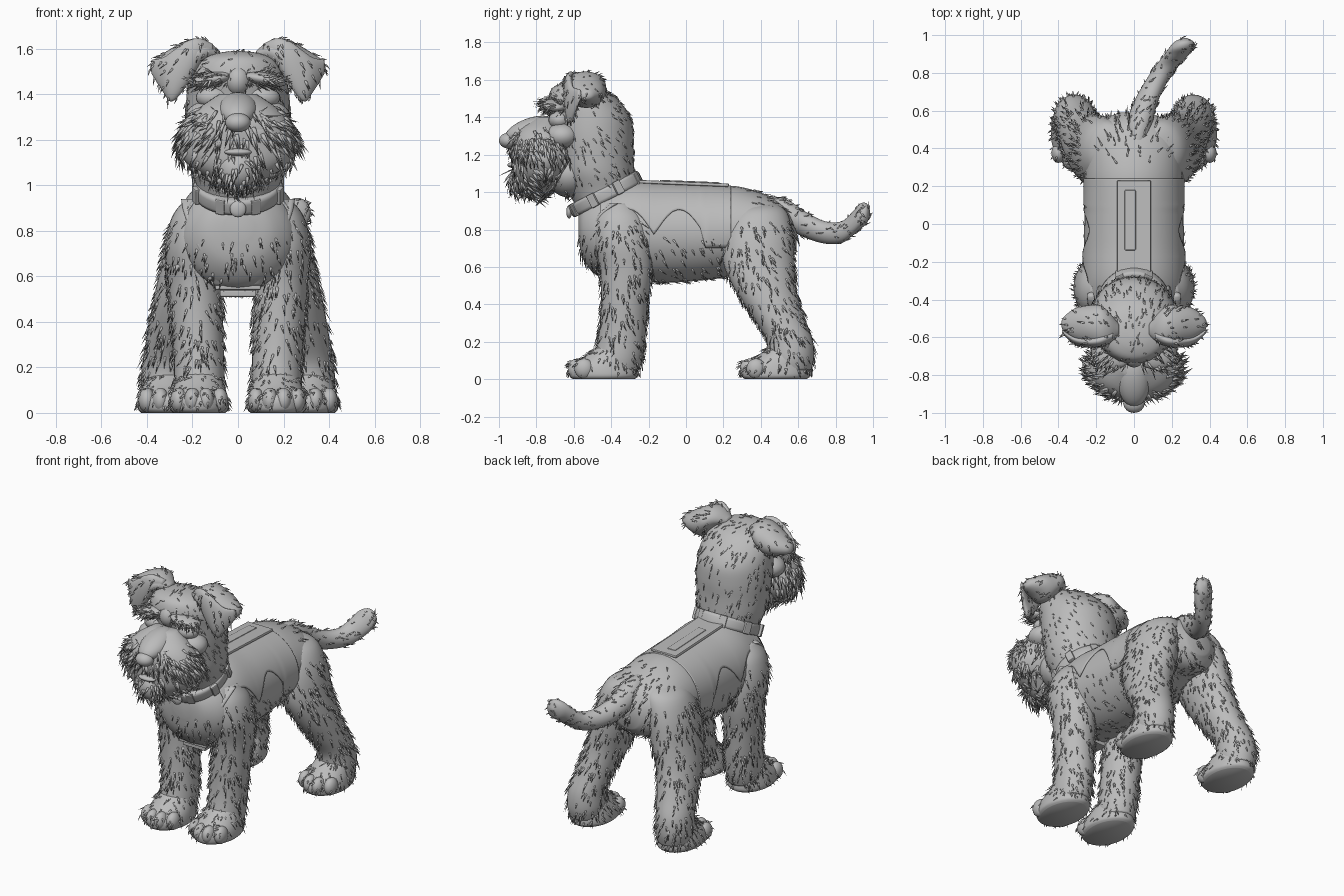
import bpy, bmesh, math, random
from mathutils import Vector, Matrix

random.seed(4)
if "Cube" in bpy.data.objects:
    bpy.data.objects.remove(bpy.data.objects["Cube"])

grey = bpy.data.materials.new("plain grey")
grey.use_nodes = True
tone = (0.5, 0.5, 0.5, 1)
grey.diffuse_color = tone
grey.node_tree.nodes["Principled BSDF"].inputs["Base Color"].default_value = tone


def finish(name, bm, smooth=True):
    mesh = bpy.data.meshes.new(name)
    bm.to_mesh(mesh)
    bm.free()
    mesh.materials.append(grey)
    for poly in mesh.polygons:
        poly.use_smooth = smooth
    obj = bpy.data.objects.new(name, mesh)
    bpy.context.collection.objects.link(obj)
    return obj


def add_fur(name, bm, count, length, flow, keep=None, width=0.007, lift=0.3):
    """Scatter pointed tufts over a surface, combed along the flow direction."""
    faces = [f for f in bm.faces if keep is None or keep(f.calc_center_median())]
    areas = [f.calc_area() for f in faces]
    fur = bmesh.new()
    for face in random.choices(faces, areas, k=count):
        weights = [random.random() for v in face.verts]
        spot = sum((v.co * w for v, w in zip(face.verts, weights)), Vector()) / sum(weights)
        normal = face.normal
        comb = Vector(flow(spot) if callable(flow) else flow)
        comb += Vector([random.uniform(-0.3, 0.3) for axis in "xyz"])
        comb = (comb - normal * comb.dot(normal)).normalized()
        side = comb.cross(normal) * width
        size = length * random.uniform(0.6, 1.2)
        tip = spot + comb * size + normal * size * lift
        tip.z = max(tip.z, 0.005)
        root = spot - normal * 0.006
        a, b, c, t = [fur.verts.new(p) for p in
                      (root - side, root + side, spot + normal * width + comb * size * 0.3, tip)]
        for tri in ((a, b, c), (b, t, c), (t, a, c), (a, t, b)):
            fur.faces.new(tri)
    bmesh.ops.recalc_face_normals(fur, faces=fur.faces[:])
    finish(name, fur)


def refine(rings, steps):
    """Catmull-Rom interpolation of ring values."""
    rows = [Vector(r) for r in rings]
    rows = [rows[0]] + rows + [rows[-1]]
    out = []
    for p, q, r, s in zip(rows, rows[1:], rows[2:], rows[3:]):
        for i in range(steps):
            t = i / steps
            out.append(q + (r - p) * t / 2 + (p * 2 - q * 5 + r * 4 - s) * t * t / 2
                       + (q * 3 - p - r * 3 + s) * t ** 3 / 2)
    return out + [rows[-1]]


def loft(name, rings, axis="z", sides=28, steps=5, matrix=None, edge=None, fur=None):
    """Skin ellipses (x, y, z, radius, radius); edge opens them into an upper shell."""
    bm = bmesh.new()
    loops = []
    for x, y, z, ra, rb in refine(rings, steps):
        ra, rb = max(ra, 0.002), max(rb, 0.002)
        start, end = 0, math.tau * (1 - 1 / sides)
        if edge:
            start = math.asin(max(-0.9, min(0.9, (edge(y) - z) / rb)))
            end = math.pi - start
        loop = []
        for i in range(sides):
            a = start + (end - start) * i / (sides - 1)
            u, v = ra * math.cos(a), rb * math.sin(a)
            offset = {"x": (0, u, v), "y": (u, 0, v), "z": (u, v, 0)}[axis]
            loop.append(bm.verts.new(Vector((x, y, z)) + Vector(offset)))
        loops.append(loop)
    for low, high in zip(loops, loops[1:]):
        for i in range(sides - 1 if edge else sides):
            j = (i + 1) % sides
            bm.faces.new((low[i], low[j], high[j], high[i]))
    if not edge:
        bm.faces.new(loops[0])
        bm.faces.new(loops[-1])
    bmesh.ops.recalc_face_normals(bm, faces=bm.faces[:])
    if matrix:
        bm.transform(matrix)
    bm.normal_update()
    if fur:
        add_fur(name + "_fur", bm, *fur)
    return finish(name, bm)


def ball(name, centre, radii, turn=0, axis="Y", fur=None):
    bm = bmesh.new()
    place = Matrix.Translation(centre) @ Matrix.Rotation(math.radians(turn), 4, axis)
    bmesh.ops.create_uvsphere(bm, u_segments=24, v_segments=14, radius=1,
                              matrix=place @ Matrix.Diagonal((*radii, 1)))
    bm.normal_update()
    if fur:
        add_fur(name + "_fur", bm, *fur)
    return finish(name, bm)


def block(name, centre, size, matrix=Matrix()):
    bm = bmesh.new()
    bmesh.ops.create_cube(bm, matrix=matrix @ Matrix.Translation(centre) @ Matrix.Diagonal((*size, 1)))
    obj = finish(name, bm, False)
    bevel = obj.modifiers.new("bevel", "BEVEL")
    bevel.width, bevel.segments = 0.006, 2
    return obj


# Torso and the vest that covers its upper half
torso = [(0, -.575, .82, .06, .06), (0, -.55, .79, .16, .15), (0, -.46, .775, .25, .23),
         (0, -.3, .79, .265, .265), (0, -.1, .78, .265, .265), (0, .15, .785, .26, .25),
         (0, .28, .795, .26, .235), (0, .42, .80, .25, .19), (0, .53, .78, .2, .15),
         (0, .59, .77, .08, .08)]
loft("torso", torso, "y", fur=(520, .055, (0, .5, -.8), lambda p: p.z < .8 or p.y > .3))
shell = [(x, y, z, ra + .008, rb + .006) for x, y, z, ra, rb in torso[2:6]]
shell.append((0, .24, .79, .268, .246))
vest = loft("vest", shell, "y", sides=40, steps=9,
            edge=lambda y: .77 + .14 * abs(math.sin((y + .17) * math.pi / .27)) if y < .1 else .7)
vest.modifiers.new("cloth", "SOLIDIFY").thickness = 0.01
slope = Matrix.Translation((0, 0, 1.046)) @ Matrix.Rotation(-.04, 4, "X")
block("back_panel", (0, -.02, 0), (.18, .5, .018), slope)
block("back_handle", (-.02, .02, .007), (.06, .32, .014), slope)
block("chest_strap", (0, -.455, .56), (.2, .03, .04))
block("belly_strap", (0, -.4, .525), (.16, .1, .03))

# Head, with the neck running down into the chest
loft("head", [(0, -.43, .88, .16, .13), (0, -.45, 1.0, .185, .18), (0, -.475, 1.1, .215, .2),
              (0, -.485, 1.2, .225, .205), (0, -.495, 1.3, .23, .215), (0, -.51, 1.4, .225, .215),
              (0, -.545, 1.48, .21, .195), (0, -.575, 1.55, .165, .145),
              (0, -.59, 1.58, .09, .08), (0, -.6, 1.59, .01, .01)],
     fur=(330, .045, (0, .5, -.7), lambda p: p.z > 1.05, .006, .2))
ball("throat", (0, -.62, 1.1), (.17, .13, .13), fur=(60, .06, (0, .1, -1)))

# Collar with its plates and tag
tilt = Matrix.Translation((0, -.43, .99)) @ Matrix.Rotation(math.radians(27), 4, "X")
loft("collar", [(0, 0, -.036, .17, .185), (0, 0, -.032, .192, .208), (0, 0, 0, .195, .211),
                (0, 0, .032, .192, .208), (0, 0, .036, .17, .185)], steps=2, sides=40, matrix=tilt)
for i in range(8):
    spin = Matrix.Rotation(math.tau * (i + .5) / 8, 4, "Z")
    block("collar_plate", (0, -.2, 0), (.045, .022, .074), tilt @ spin)
ball("collar_tag", (0, -.625, .895), (.036, .015, .036))

# Muzzle, beard and nose
loft("beard", [(0, -.74, 1.4, .08, .06), (0, -.77, 1.34, .17, .12), (0, -.77, 1.27, .23, .16),
               (0, -.76, 1.18, .265, .165), (0, -.77, 1.1, .23, .15), (0, -.785, 1.04, .15, .11),
               (0, -.79, .98, .05, .04)],
     fur=(380, .1, lambda p: (p.x * 2.5, .25, -1), lambda p: p.z < 1.35, .011, .12))
ball("muzzle_bridge", (0, -.835, 1.335), (.085, .14, .06), 20, "X")
ball("nose", (0, -.95, 1.275), (.056, .05, .042))
ball("lower_lip", (0, -.925, 1.145), (.06, .03, .016))
ball("chin", (0, -.87, 1.07), (.09, .075, .085), fur=(80, .08, (0, .1, -1), None, .01))
ball("brow_ridge", (0, -.69, 1.46), (.06, .07, .07), 20, "X")

# Tail, thick at the root with a rounded tip
loft("tail", [(.02, .42, .9, .06, .08), (.03, .53, .885, .068, .08), (.06, .64, .825, .064, .07),
              (.11, .74, .785, .06, .06), (.17, .83, .785, .062, .058), (.22, .89, .83, .065, .064),
              (.25, .93, .87, .066, .068), (.265, .965, .885, .05, .055), (.27, .985, .89, .01, .01)],
     "y", fur=(150, .04, (.2, .3, .1), None, .007, .2))


def paw(name, x, y):
    loft(name, [(x, y, 0, .115, .165), (x, y, .02, .13, .185), (x, y, .07, .125, .18),
                (x, y + .03, .12, .11, .135), (x, y + .06, .17, .09, .1)],
         fur=(130, .045, (0, -.2, -1), lambda p: p.z > .03))
    for i in (-1.5, -.5, .5, 1.5):
        ball(name + "_toe", (x + i * .06, y - .145 + .018 * i * i, .056), (.037, .052, .054),
             fur=(8, .04, (0, -.6, -1), lambda p: p.z > .04))


for s, side in ((1, "left"), (-1, "right")):
    # Face details
    ball(side + "_moustache", (s * .125, -.82, 1.225), (.135, .08, .085), s * 38, "Z",
         fur=(120, .1, (s * .7, .4, -.9), None, .012, .15))
    ball(side + "_eye", (s * .11, -.675, 1.385), (.075, .06, .05))
    ball(side + "_cheek", (s * .13, -.66, 1.3), (.1, .09, .07))
    ball(side + "_brow", (s * .115, -.7, 1.465), (.1, .07, .03), s * 10,
         fur=(80, .07, (s * .5, -.6, -.1), None, .008))
    # Folded ears: a raised back and a hanging front flap
    loft(side + "_ear", [(s * .08, -.56, 1.57, .03, .02), (s * .13, -.55, 1.585, .08, .045),
                         (s * .18, -.54, 1.57, .11, .075), (s * .24, -.535, 1.54, .105, .09),
                         (s * .31, -.53, 1.53, .085, .06), (s * .37, -.53, 1.52, .04, .03),
                         (s * .385, -.53, 1.515, .01, .01)], "x",
         fur=(60, .04, (s * .6, 0, -.6), None, .007))
    loft(side + "_ear_flap", [(s * .11, -.59, 1.6, .02, .02), (s * .17, -.615, 1.585, .03, .06),
                              (s * .23, -.625, 1.53, .03, .1), (s * .29, -.62, 1.477, .028, .11),
                              (s * .33, -.605, 1.485, .024, .075), (s * .38, -.57, 1.52, .01, .03)],
         "x", fur=(55, .045, (s * .4, 0, -.9), None, .007))
    # Shoulder straps crossing the chest
    loft(side + "_chest_strap", [(s * .225, -.38, .94, .025, .02), (s * .21, -.46, .87, .025, .016),
                                 (s * .16, -.525, .74, .025, .014), (s * .1, -.505, .63, .025, .014),
                                 (s * .08, -.46, .56, .025, .014)], sides=12)
    # Front leg
    loft(side + "_front_leg", [(s * .17, -.36, .94, .06, .07), (s * .19, -.35, .86, .1, .13),
                               (s * .2, -.34, .73, .12, .15), (s * .19, -.32, .58, .118, .14),
                               (s * .18, -.33, .4, .114, .125), (s * .172, -.34, .25, .11, .125),
                               (s * .17, -.36, .12, .11, .13), (s * .17, -.37, .05, .1, .12)],
         fur=(460, .06, (0, .15, -1), lambda p: p.z < .85))
    paw(side + "_front_paw", s * .17, -.44)
    # Hind leg, swinging out and back to the hock
    loft(side + "_hind_leg", [(s * .09, .4, .95, .03, .05), (s * .13, .395, .9, .115, .14),
                              (s * .175, .385, .78, .135, .185), (s * .21, .39, .62, .135, .19),
                              (s * .25, .425, .48, .125, .165), (s * .285, .49, .34, .115, .14),
                              (s * .31, .55, .22, .11, .125), (s * .315, .56, .12, .112, .125),
                              (s * .315, .55, .05, .1, .12)],
         fur=(500, .06, (s * .1, .3, -1), lambda p: p.z < .86))
    paw(side + "_hind_paw", s * .31, .48)
